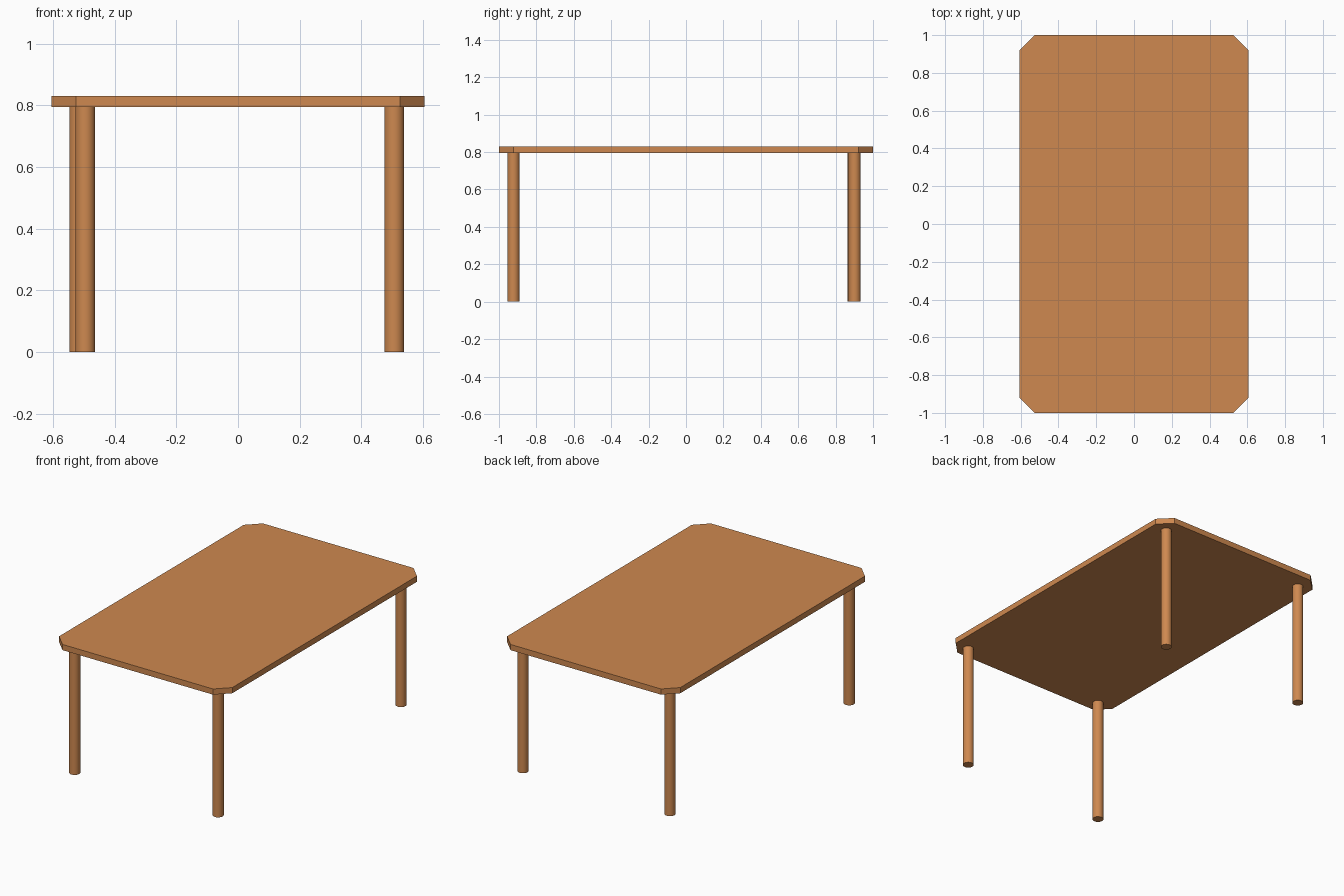
import bpy, bmesh

if "Cube" in bpy.data.objects:
    bpy.data.objects.remove(bpy.data.objects["Cube"])

wood = bpy.data.materials.new("wood")
wood.diffuse_color = (0.62, 0.25, 0.08, 1)
wood.use_nodes = True
wood.node_tree.nodes["Principled BSDF"].inputs["Base Color"].default_value = wood.diffuse_color

TOP, UNDER = 0.831, 0.795      # tabletop surface and underside heights
LEG_RADIUS = 0.032


# Tabletop: rectangle with clipped corners, extruded to a slab
def make_tabletop(hx, hy, clip):
    outline = [(hx - clip, -hy), (hx, -hy + clip), (hx, hy - clip), (hx - clip, hy),
               (-hx + clip, hy), (-hx, hy - clip), (-hx, -hy + clip), (-hx + clip, -hy)]
    bm = bmesh.new()
    face = bm.faces.new([bm.verts.new((x, y, UNDER)) for x, y in outline])
    ext = bmesh.ops.extrude_face_region(bm, geom=[face], use_keep_orig=True)
    verts = [g for g in ext["geom"] if isinstance(g, bmesh.types.BMVert)]
    bmesh.ops.translate(bm, verts=verts, vec=(0, 0, TOP - UNDER))
    bmesh.ops.recalc_face_normals(bm, faces=bm.faces)
    mesh = bpy.data.meshes.new("tabletop")
    bm.to_mesh(mesh)
    bm.free()
    obj = bpy.data.objects.new("tabletop", mesh)
    bpy.context.collection.objects.link(obj)
    mesh.materials.append(wood)


# Leg: plain round post from floor to underside
def make_leg(name, x, y):
    bpy.ops.mesh.primitive_cylinder_add(vertices=32, radius=LEG_RADIUS, depth=UNDER,
                                        location=(x, y, UNDER / 2))
    leg = bpy.context.object
    leg.name = name
    leg.data.materials.append(wood)
    bpy.ops.object.shade_smooth_by_angle()


make_tabletop(0.605, 1.0, 0.079)

# Legs sit slightly off from perfect symmetry
for name, x, y in [("front_left_leg", -0.495, -0.922), ("front_right_leg", 0.507, -0.922),
                   ("back_left_leg", -0.515, 0.895), ("back_right_leg", 0.507, 0.902)]:
    make_leg(name, x, y)
